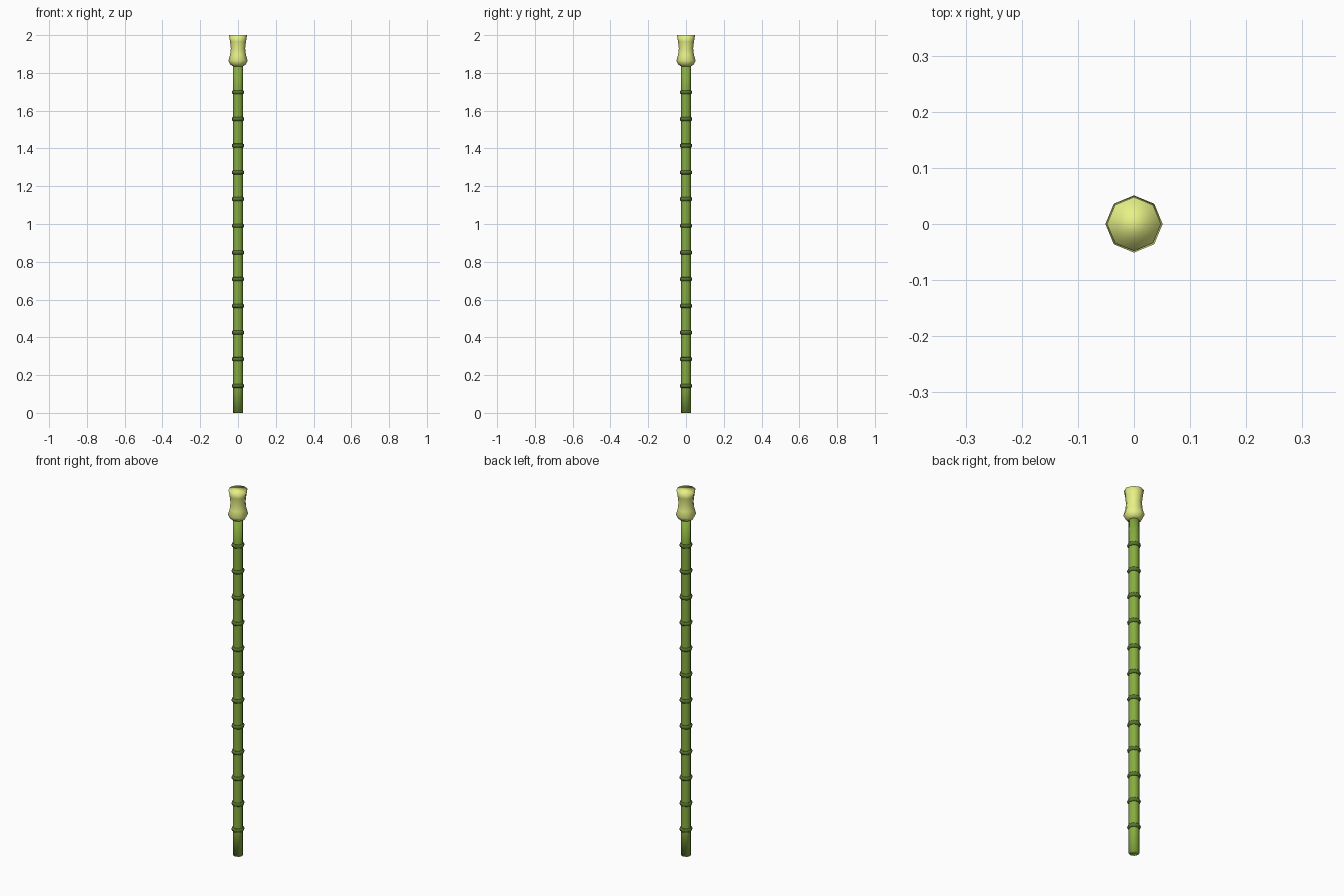
import bpy, bmesh
from math import cos, sin, pi

if "Cube" in bpy.data.objects:
    bpy.data.objects.remove(bpy.data.objects["Cube"])

SIDES = 8


def material(name, color):
    m = bpy.data.materials.new(name)
    m.diffuse_color = (*color, 1)
    m.use_nodes = True
    m.node_tree.nodes["Principled BSDF"].inputs["Base Color"].default_value = m.diffuse_color
    return m


def lathe(name, profile, mat, closed=False):
    """Revolve (radius, z) points into a smooth eight-sided part."""
    bm = bmesh.new()
    rings = [[bm.verts.new((r * cos(2 * pi * i / SIDES), r * sin(2 * pi * i / SIDES), z))
              for i in range(SIDES)] for r, z in profile]
    pairs = list(zip(rings, rings[1:]))
    if closed:
        pairs.append((rings[-1], rings[0]))
    else:
        bm.faces.new(rings[0][::-1])
        bm.faces.new(rings[-1])
    for a, b in pairs:
        for i in range(SIDES):
            j = (i + 1) % SIDES
            bm.faces.new((a[i], a[j], b[j], b[i]))
    bmesh.ops.recalc_face_normals(bm, faces=bm.faces)
    for f in bm.faces:
        f.smooth = True
    me = bpy.data.meshes.new(name)
    bm.to_mesh(me)
    bm.free()
    ob = bpy.data.objects.new(name, me)
    bpy.context.collection.objects.link(ob)
    me.materials.append(mat)
    return ob


green = material("stalk_green", (0.24, 0.42, 0.05))
dark = material("node_green", (0.10, 0.17, 0.03))
pale = material("tip_yellow", (0.80, 0.88, 0.24))

# Stalk, with a joint level at every node
FIRST, STEP, COUNT = 0.143, 0.1413, 12
nodes = [FIRST + STEP * i for i in range(COUNT)]
lathe("stalk", [(0.026, z) for z in [0.0, *nodes, 1.85]], green)

# Raised node rings
for i, z in enumerate(nodes):
    lathe(f"node_ring_{i + 1}", [(0.024, z - 0.011), (0.030, z - 0.009), (0.033, z),
                                 (0.030, z + 0.009), (0.024, z + 0.011)], dark, closed=True)

# Waisted tip
lathe("tip", [(0.026, 1.835), (0.040, 1.843), (0.051, 1.865), (0.042, 1.895),
              (0.038, 1.93), (0.042, 1.965), (0.048, 2.0)], pale)
